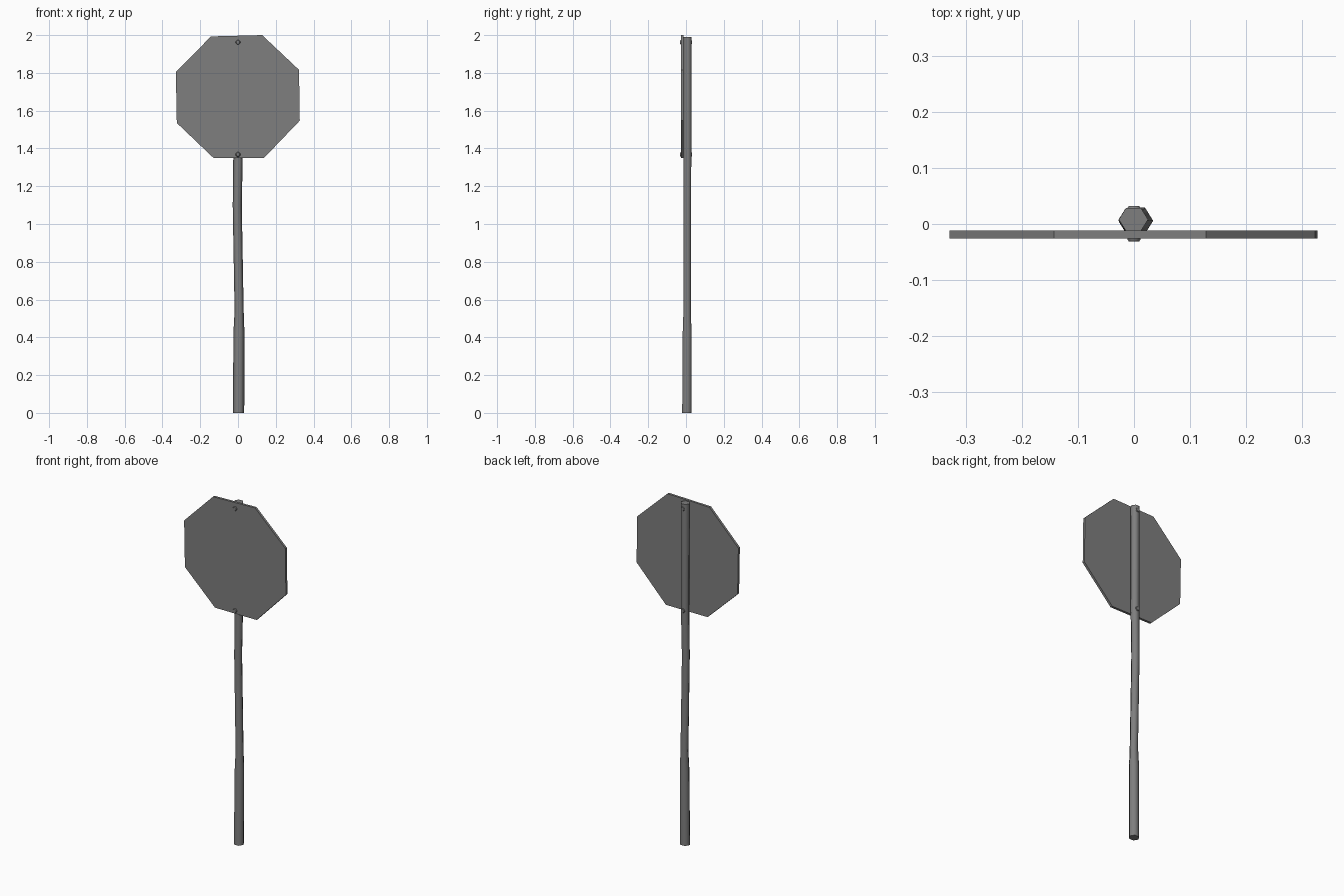
import bpy, bmesh, math
from mathutils import Vector

if "Cube" in bpy.data.objects:
    bpy.data.objects.remove(bpy.data.objects["Cube"])

# Dark grey metal
metal = bpy.data.materials.new("dark_metal")
metal.diffuse_color = (0.21, 0.21, 0.21, 1.0)
metal.use_nodes = True
metal.node_tree.nodes["Principled BSDF"].inputs["Base Color"].default_value = metal.diffuse_color


def mesh_from_rings(name, rings, smooth_angle=None):
    """Skin a list of equal-length vertex rings and cap both ends."""
    bm = bmesh.new()
    loops = [[bm.verts.new(p) for p in ring] for ring in rings]
    n = len(loops[0])
    for a, b in zip(loops, loops[1:]):
        for i in range(n):
            j = (i + 1) % n
            bm.faces.new((a[i], a[j], b[j], b[i]))
    bm.faces.new(loops[0][::-1])
    bm.faces.new(loops[-1])
    bmesh.ops.recalc_face_normals(bm, faces=bm.faces)
    mesh = bpy.data.meshes.new(name)
    bm.to_mesh(mesh)
    bm.free()
    mesh.materials.append(metal)
    obj = bpy.data.objects.new(name, mesh)
    bpy.context.collection.objects.link(obj)
    if smooth_angle:
        bpy.ops.object.select_all(action='DESELECT')
        obj.select_set(True)
        bpy.context.view_layer.objects.active = obj
        bpy.ops.object.shade_smooth_by_angle(angle=math.radians(smooth_angle))
    return obj


def circle(n, r, phase=0.0):
    return [(r * math.cos(phase + 2 * math.pi * i / n),
             r * math.sin(phase + 2 * math.pi * i / n)) for i in range(n)]


# Slightly crooked six-sided post: (z, centre x, centre y, radius)
post = [(0.0, 0.003, 0.004, 0.030),
        (0.43, 0.005, 0.006, 0.029),
        (0.54, 0.006, 0.006, 0.024),
        (1.10, -0.004, 0.007, 0.024),
        (1.35, 0.000, 0.008, 0.025),
        (1.99, -0.001, 0.008, 0.026)]
mesh_from_rings("post", [[Vector((cx + x, cy + 0.93 * y, z)) for x, y in circle(6, r)]
                         for z, cx, cy, r in post], 65)

# Bent octagonal plate in front of the post
outline = [(-0.143, 1.993), (0.128, 2.0), (0.323, 1.816), (0.327, 1.547),
           (0.138, 1.35), (-0.130, 1.35), (-0.324, 1.535), (-0.329, 1.805)]
mesh_from_rings("sign_plate", [[Vector((x, y, z)) for x, z in outline]
                               for y in (-0.026, -0.012)])

# Two bolts running through plate and post, with chamfered ends
for name, z in (("upper_bolt", 1.962), ("lower_bolt", 1.368)):
    profile = [(-0.031, 0.010), (-0.027, 0.013), (0.028, 0.013), (0.032, 0.010)]
    mesh_from_rings(name, [[Vector((x, y, z + h)) for x, h in circle(8, r, math.pi / 8)]
                           for y, r in profile], 50)
